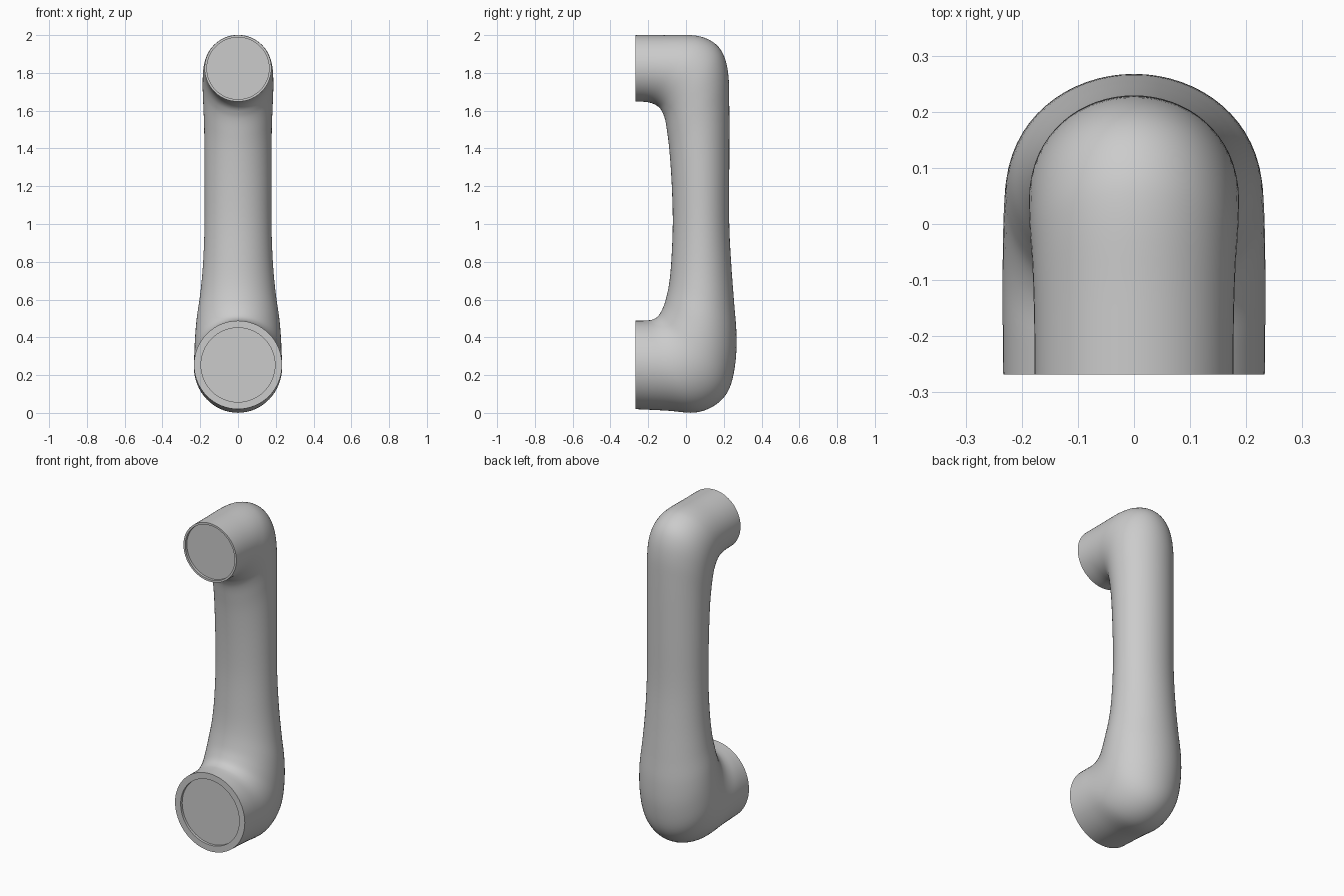
import bpy, bmesh, math
from mathutils import Vector

cube = bpy.data.objects.get("Cube")
if cube:
    bpy.data.objects.remove(cube, do_unlink=True)

SIDES = 64
STEPS = 5
RECESS = 0.015

# Cross-sections from earpiece to mouthpiece:
# inner edge y, z, outer edge y, z, half width
SECTIONS = [
    (-.268, 1.648, -.268, 2.0, .177),
    (-.21, 1.646, -.12, 2.0, .178),
    (-.17, 1.635, .02, 2.0, .181),
    (-.14, 1.615, .10, 1.985, .185),
    (-.122, 1.585, .165, 1.945, .187),
    (-.11, 1.55, .205, 1.88, .187),
    (-.10, 1.49, .225, 1.78, .184),
    (-.087, 1.38, .229, 1.62, .179),
    (-.075, 1.2, .229, 1.3, .177),
    (-.07, 1.0, .229, 1.0, .177),
    (-.078, .8, .24, .78, .185),
    (-.09, .68, .255, .58, .20),
    (-.11, .59, .267, .42, .218),
    (-.13, .54, .262, .27, .227),
    (-.15, .51, .23, .13, .231),
    (-.175, .495, .16, .045, .233),
    (-.20, .49, .05, .002, .234),
    (-.235, .488, -.10, .012, .234),
    (-.268, .488, -.268, .02, .233),
]


def spline(a, b, c, d, t):
    """Smooth interpolation between b and c."""
    return 0.5 * (2 * b + (c - a) * t + (2 * a - 5 * b + 4 * c - d) * t ** 2
                  + (3 * b - a - 3 * c + d) * t ** 3)


def smooth_sections(keys):
    last = len(keys) - 1
    result = []
    for i in range(last):
        quad = [keys[max(0, min(last, i + k))] for k in (-1, 0, 1, 2)]
        for s in range(STEPS):
            result.append([spline(*values, s / STEPS) for values in zip(*quad)])
    result.append(list(keys[last]))
    return result


def add_ring(bm, section, scale=1.0, depth=0.0):
    iy, iz, oy, oz, width = section
    inner, outer = Vector((0, iy, iz)), Vector((0, oy, oz))
    centre = (inner + outer) / 2 + Vector((0, depth, 0))
    reach = (outer - inner) / 2 * scale
    side = Vector((width * scale, 0, 0))
    angles = [math.tau * k / SIDES for k in range(SIDES)]
    return [bm.verts.new(centre + reach * math.cos(a) + side * math.sin(a)) for a in angles]


def bridge(bm, first, second):
    for k in range(SIDES):
        n = (k + 1) % SIDES
        bm.faces.new((first[k], first[n], second[n], second[k]))


# Handset: lofted tube with a recessed disc in each end
bm = bmesh.new()
rings = [add_ring(bm, s) for s in smooth_sections(SECTIONS)]
for first, second in zip(rings, rings[1:]):
    bridge(bm, first, second)
for ring, section, scale in ((rings[0], SECTIONS[0], .93), (rings[-1], SECTIONS[-1], .84)):
    lip = add_ring(bm, section, scale)
    floor = add_ring(bm, section, scale, RECESS)
    bridge(bm, ring, lip)
    bridge(bm, lip, floor)
    bm.faces.new(floor)
bmesh.ops.recalc_face_normals(bm, faces=bm.faces)

mesh = bpy.data.meshes.new("handset")
bm.to_mesh(mesh)
bm.free()
handset = bpy.data.objects.new("handset", mesh)
bpy.context.collection.objects.link(handset)

# Plain grey material
grey = bpy.data.materials.new("light grey")
grey.use_nodes = True
colour = (.6, .6, .6, 1)
grey.diffuse_color = colour
for node in grey.node_tree.nodes:
    if node.type == "BSDF_PRINCIPLED":
        node.inputs["Base Color"].default_value = colour
mesh.materials.append(grey)

bpy.ops.object.select_all(action="DESELECT")
handset.select_set(True)
bpy.context.view_layer.objects.active = handset
bpy.ops.object.shade_smooth_by_angle(angle=math.radians(40))
